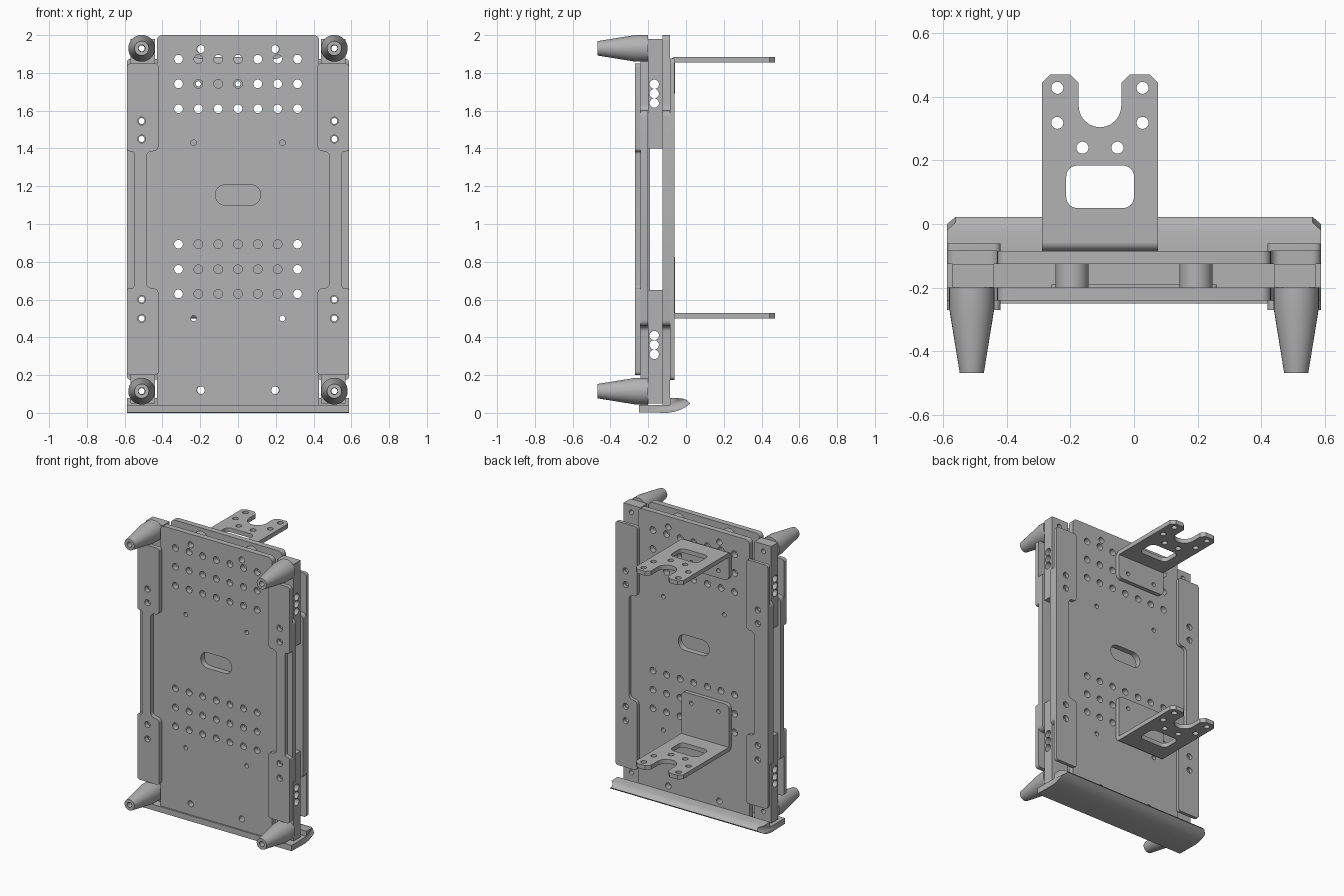
import bpy, math
from mathutils import Vector, Matrix

cube = bpy.data.objects.get("Cube")
if cube:
    bpy.data.objects.remove(cube, do_unlink=True)

grey = bpy.data.materials.new("plain_grey")
grey.use_nodes = True
COLOUR = (0.45, 0.45, 0.45, 1)
grey.diffuse_color = COLOUR
grey.node_tree.nodes["Principled BSDF"].inputs["Base Color"].default_value = COLOUR

# Local plane axes: each matrix maps (u, v, depth) to world
FACING_Y = Matrix(((1, 0, 0), (0, 0, 1), (0, 1, 0)))   # u=x v=z depth=y
FACING_X = Matrix(((0, 0, 1), (1, 0, 0), (0, 1, 0)))   # u=y v=z depth=x
FACING_Z = Matrix.Identity(3)


def finish(obj):
    obj.data.materials.clear()
    obj.data.materials.append(grey)
    bpy.ops.object.select_all(action='DESELECT')
    obj.select_set(True)
    bpy.context.view_layer.objects.active = obj
    bpy.ops.object.mode_set(mode='EDIT')
    bpy.ops.mesh.select_all(action='SELECT')
    bpy.ops.mesh.remove_doubles(threshold=0.0001)
    bpy.ops.mesh.normals_make_consistent(inside=False)
    bpy.ops.object.mode_set(mode='OBJECT')
    bpy.ops.object.shade_smooth_by_angle(angle=math.radians(35))
    return obj


def circle(u, v, r, n=20):
    return [(u + r * math.cos(2 * math.pi * i / n), v + r * math.sin(2 * math.pi * i / n)) for i in range(n)]


def rounded(corners, steps=6):
    """Closed outline from (u, v, radius) corners."""
    pts = []
    for i, (u, v, r) in enumerate(corners):
        p = Vector((u, v))
        if not r:
            pts.append((u, v))
            continue
        a = (Vector(corners[i - 1][:2]) - p).normalized()
        b = (Vector(corners[(i + 1) % len(corners)][:2]) - p).normalized()
        half = a.angle(b) / 2
        centre = p + (a + b).normalized() * (r / math.sin(half))
        start = p + a * (r / math.tan(half)) - centre
        sweep = start.angle_signed(p + b * (r / math.tan(half)) - centre)
        for k in range(steps + 1):
            t = -sweep * k / steps
            pts.append((centre.x + start.x * math.cos(t) - start.y * math.sin(t),
                        centre.y + start.x * math.sin(t) + start.y * math.cos(t)))
    return pts


def box_outline(u0, u1, v0, v1, r):
    return rounded([(u0, v0, r), (u1, v0, r), (u1, v1, r), (u0, v1, r)])


def plate(name, outline, holes, low, high, axes=FACING_Y):
    """Filled outline with holes, extruded from low to high."""
    cu = bpy.data.curves.new(name, 'CURVE')
    cu.dimensions = '2D'
    cu.fill_mode = 'BOTH'
    cu.extrude = (high - low) / 2
    for loop in [outline] + holes:
        s = cu.splines.new('POLY')
        s.points.add(len(loop) - 1)
        for p, (u, v) in zip(s.points, loop):
            p.co = (u, v, 0, 1)
        s.use_cyclic_u = True
    tmp = bpy.data.objects.new(name + "_outline", cu)
    bpy.context.collection.objects.link(tmp)
    dg = bpy.context.evaluated_depsgraph_get()
    mesh = bpy.data.meshes.new_from_object(tmp.evaluated_get(dg))
    bpy.data.objects.remove(tmp, do_unlink=True)
    for v in mesh.vertices:
        v.co = axes @ (v.co + Vector((0, 0, (low + high) / 2)))
    obj = bpy.data.objects.new(name, mesh)
    bpy.context.collection.objects.link(obj)
    return finish(obj)


def cut(obj, cutter):
    mod = obj.modifiers.new("cut", 'BOOLEAN')
    mod.operation = 'DIFFERENCE'
    mod.solver = 'EXACT'
    mod.object = cutter
    bpy.context.view_layer.objects.active = obj
    bpy.ops.object.modifier_apply(modifier=mod.name)
    bpy.data.objects.remove(cutter, do_unlink=True)
    finish(obj)


def lathe(name, profile, x, z, n=32):
    """Ring profile of (radius, y), closed on itself, turned about a y axis."""
    verts = [(x + px, y, z + pz) for r, y in profile for px, pz in circle(0, 0, r, n)]
    m = len(profile)
    faces = [(j * n + i, j * n + (i + 1) % n, (j + 1) % m * n + (i + 1) % n, (j + 1) % m * n + i)
             for j in range(m) for i in range(n)]
    mesh = bpy.data.meshes.new(name)
    mesh.from_pydata(verts, [], faces)
    obj = bpy.data.objects.new(name, mesh)
    bpy.context.collection.objects.link(obj)
    return finish(obj)


# Main front and back panels with hole grids and a slot
half_outline = [(0.43, 0.03, 0), (0.43, 0.46, 0.03), (0.588, 0.46, 0.03),
                (0.588, 1.6, 0.03), (0.43, 1.6, 0.03), (0.43, 2.0, 0.03)]
panel_outline = rounded(half_outline + [(-x, z, r) for x, z, r in reversed(half_outline)])
SIDE_HOLES = (0.5, 0.6, 1.45, 1.545)
panel_holes = [circle((c - 3) * 0.105, z, 0.023)
               for c in range(7) for z in (0.63, 0.76, 0.893, 1.61, 1.742, 1.873)]
panel_holes.append(box_outline(-0.12, 0.12, 1.1, 1.208, 0.053))
for s in (-1, 1):
    panel_holes += [circle(s * 0.197, z, 0.021) for z in (0.12, 1.926)]
    panel_holes += [circle(s * 0.235, z, 0.015) for z in (0.5, 1.43)]
    panel_holes += [circle(s * 0.51, z, 0.016) for z in SIDE_HOLES]
plate("front_panel", panel_outline, panel_holes, -0.24, -0.2)
plate("back_panel", panel_outline, panel_holes, -0.125, -0.085)

# Thin sheet behind the front panel
plate("inner_sheet", box_outline(-0.26, 0.26, 0.54, 1.47, 0.01), [], -0.2, -0.19)

# Bottom lip with a curved rear edge
lip = [(-0.25, 0.003), (-0.1, 0), (-0.06, 0.006), (-0.025, 0.018), (0.0, 0.032), (0.022, 0.05),
       (0.005, 0.068), (-0.02, 0.077), (-0.085, 0.079), (-0.085, 0.043), (-0.25, 0.043)]
lip_obj = plate("bottom_lip", lip, [], -0.588, 0.588, FACING_X)
for v in lip_obj.data.vertices:
    if v.co.y > 0.0:
        v.co.x *= 0.955

for s, side in ((-1, "right"), (1, "left")):
    # Clamping rails, waisted in the middle
    holes = [circle(s * 0.51, z, 0.021) for z in SIDE_HOLES]
    for name, z0, z1, outer, low, high in (("front_rail", 0.2, 1.85, 0.55, -0.27, -0.24),
                                           ("back_rail", 0.175, 1.875, 0.588, -0.085, -0.062)):
        edge = [(0.42, z0, 0.02), (0.42, 0.66, 0.03), (0.485, 0.66, 0.03),
                (0.485, 1.385, 0.03), (0.42, 1.385, 0.03), (0.42, z1, 0.02), (0.588, z1, 0.02)]
        if outer < 0.588:
            edge += [(0.588, 1.385, 0.015), (outer, 1.385, 0.015),
                     (outer, 0.66, 0.015), (0.588, 0.66, 0.015)]
        edge.append((0.588, z0, 0.02))
        plate(f"{side}_{name}", rounded([(s * x, z, r) for x, z, r in edge]), holes, low, high)

    # Corner posts with cross-drilled holes, and tapered feet
    for name, z0, z1, drill, bores, foot in (
            ("lower", 0.05, 0.65, (0.31, 0.36, 0.41), (0.5, 0.6), 0.115),
            ("upper", 1.4, 1.98, (1.64, 1.69, 1.74), (1.45, 1.545), 1.93)):
        x0, x1 = sorted((s * 0.44, s * 0.57))
        post = plate(f"{side}_{name}_post", box_outline(-0.2, -0.125, z0, z1, 0),
                     [circle(-0.168, z, 0.0248) for z in drill], x0, x1, FACING_X)
        for z in bores + (foot,):
            cut(post, plate("bore", circle(s * 0.51, z, 0.016), [], -0.3, 0))
        lathe(f"{side}_{name}_foot", [(0.016, -0.2), (0.071, -0.2), (0.071, -0.265),
                                      (0.038, -0.468), (0.018, -0.468)], s * 0.51, foot)
        lathe(f"{side}_{name}_standoff", [(0.021, -0.2), (0.052, -0.2), (0.052, -0.125), (0.021, -0.125)],
              s * 0.195, 0.12 if name == "lower" else 1.926)

# Rear brackets: forked shelf, bent into a flange bolted to the back panel
MID = -0.107
right_edge = [(0.183, -0.06), (0.183, 0.443), (0.156, 0.47), (0.094, 0.47), (0.067, 0.443)]
notch = [(0.067 * math.cos(a * math.pi / 12), 0.371 - 0.067 * math.sin(a * math.pi / 12)) for a in range(13)]
shelf = [(MID + x, y) for x, y in right_edge + notch + [(-x, y) for x, y in reversed(right_edge)]]
shelf_holes = [circle(MID + s * x, y, 0.019) for s in (-1, 1)
               for x, y in ((0.134, 0.428), (0.134, 0.318), (0.055, 0.24))]
shelf_holes.append(box_outline(-0.213, 0.0, 0.05, 0.184, 0.035))
for name, z, up, length in (("upper", 1.87, -1, 0.18), ("lower", 0.515, 1, 0.31)):
    plate(f"{name}_bracket_shelf", shelf, shelf_holes, z - 0.015, z + 0.015, FACING_Z)
    tip = z + up * length
    flange = rounded([(-0.29, z + up * 0.015, 0), (0.076, z + up * 0.015, 0),
                      (0.076, tip, 0.03), (-0.29, tip, 0.03)])
    bolt = 1.742 if name == "upper" else 0.76
    plate(f"{name}_bracket_flange", flange, [circle(x, bolt, 0.014) for x in (-0.21, 0)], -0.085, -0.057)
    # Rounded bend joining the two
    bend = [(-0.057, z - up * 0.015), (-0.057, z + up * 0.015), (-0.085, z + up * 0.015)]
    bend += [(-0.057 - 0.028 * math.sin(a * math.pi / 12), z + up * (0.015 - 0.03 * math.cos(a * math.pi / 12)))
             for a in range(5, 0, -1)]
    plate(f"{name}_bracket_bend", bend, [], -0.29, 0.076, FACING_X)
